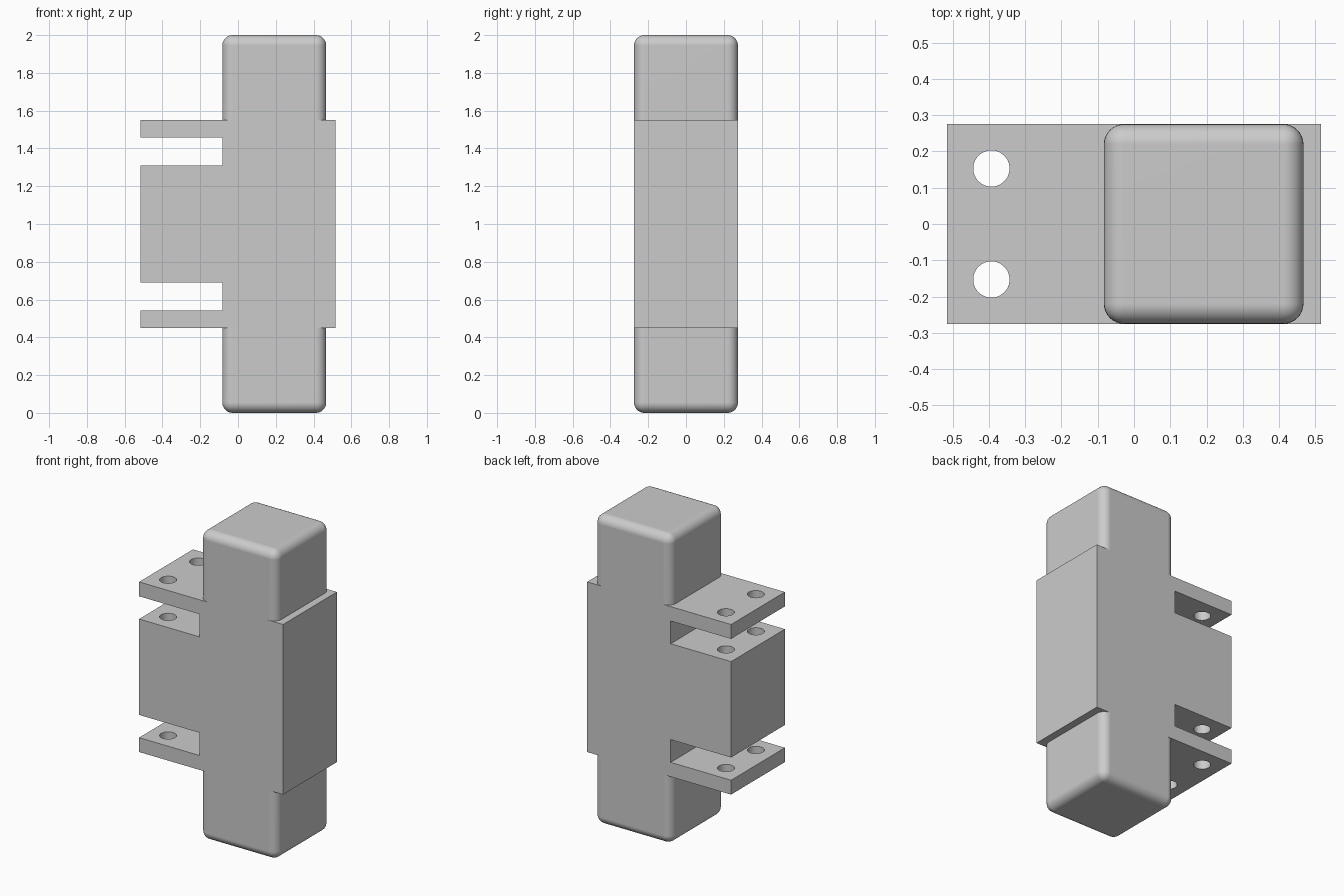
import bpy
import bmesh

cube = bpy.data.objects.get("Cube")
if cube:
    bpy.data.objects.remove(cube, do_unlink=True)

grey = bpy.data.materials.new("plain grey")
grey.use_nodes = True
colour = (0.6, 0.6, 0.6, 1)
grey.diffuse_color = colour
grey.node_tree.nodes["Principled BSDF"].inputs["Base Color"].default_value = colour

DEPTH = 0.275          # half depth shared by every part
TOP, MIDDLE = 2.0, 1.0
LEFT, RIGHT = -0.515, 0.515
NECK = -0.083          # inner wall of the slots
CAP_RIGHT = 0.467
ROUND = 0.055


def make_object(name, bm):
    bmesh.ops.recalc_face_normals(bm, faces=bm.faces)
    mesh = bpy.data.meshes.new(name)
    bm.to_mesh(mesh)
    bm.free()
    mesh.materials.append(grey)
    obj = bpy.data.objects.new(name, mesh)
    bpy.context.collection.objects.link(obj)
    return obj


def extruded_profile(name, points):
    bm = bmesh.new()
    face = bm.faces.new([bm.verts.new((x, -DEPTH, z)) for x, z in points])
    out = bmesh.ops.extrude_face_region(bm, geom=[face])
    for v in out["geom"]:
        if isinstance(v, bmesh.types.BMVert):
            v.co.y = DEPTH
    return make_object(name, bm)


def rounded_cap(name, base):
    """Block with every edge rounded except those buried in the body."""
    bm = bmesh.new()
    bmesh.ops.create_cube(bm, size=2)
    for v in bm.verts:
        v.co = (CAP_RIGHT if v.co.x > 0 else NECK,
                DEPTH if v.co.y > 0 else -DEPTH,
                TOP if v.co.z > 0 else base)
    edges = [e for e in bm.edges
             if any(abs(v.co.z - TOP) < 0.001 for v in e.verts)]
    bmesh.ops.bevel(bm, geom=edges, offset=ROUND, segments=8,
                    profile=0.5, affect='EDGES')
    return make_object(name, bm)


def hole_cutter(name, x, y):
    bm = bmesh.new()
    bmesh.ops.create_cone(bm, cap_ends=True, segments=40, radius1=0.05,
                          radius2=0.05, depth=3)
    bmesh.ops.translate(bm, verts=bm.verts, vec=(x, y, MIDDLE))
    return make_object(name, bm)


def combine(target, tool, operation):
    mod = target.modifiers.new(operation.lower(), 'BOOLEAN')
    mod.operation = operation
    mod.solver = 'EXACT'
    mod.object = tool
    tool.hide_render = True
    bpy.context.view_layer.objects.active = target
    bpy.ops.object.modifier_apply(modifier=mod.name)
    bpy.data.objects.remove(tool, do_unlink=True)


# Upper half of the slotted body: a thin flange above a thick block
body = extruded_profile("slotted_housing", [
    (RIGHT, MIDDLE), (RIGHT, 1.55), (LEFT, 1.55), (LEFT, 1.457),
    (NECK, 1.457), (NECK, 1.31), (LEFT, 1.31), (LEFT, MIDDLE)])

# Two bolt holes, then the rounded end block
for y in (-0.153, 0.153):
    combine(body, hole_cutter("hole_cutter", -0.393, y), 'DIFFERENCE')
combine(body, rounded_cap("end_cap", 1.5), 'UNION')

# Open the middle, mirror the half downwards and tidy the joins
bm = bmesh.new()
bm.from_mesh(body.data)
middle_faces = [f for f in bm.faces
                if all(abs(v.co.z - MIDDLE) < 0.001 for v in f.verts)]
bmesh.ops.delete(bm, geom=middle_faces, context='FACES')
copy = bmesh.ops.duplicate(bm, geom=bm.verts[:] + bm.edges[:] + bm.faces[:])
for item in copy["geom"]:
    if isinstance(item, bmesh.types.BMVert):
        item.co.z = 2 * MIDDLE - item.co.z
bmesh.ops.reverse_faces(
    bm, faces=[f for f in copy["geom"] if isinstance(f, bmesh.types.BMFace)])
bmesh.ops.remove_doubles(bm, verts=bm.verts, dist=0.0001)
bm.normal_update()
bmesh.ops.dissolve_limit(bm, angle_limit=0.01, verts=bm.verts, edges=bm.edges)
bm.to_mesh(body.data)
bm.free()

# Smooth only the rounded surfaces
bpy.ops.object.select_all(action='DESELECT')
body.select_set(True)
bpy.context.view_layer.objects.active = body
bpy.ops.object.shade_smooth_by_angle(angle=0.6)
normals = body.modifiers.new("flat face normals", 'WEIGHTED_NORMAL')
normals.keep_sharp = True
